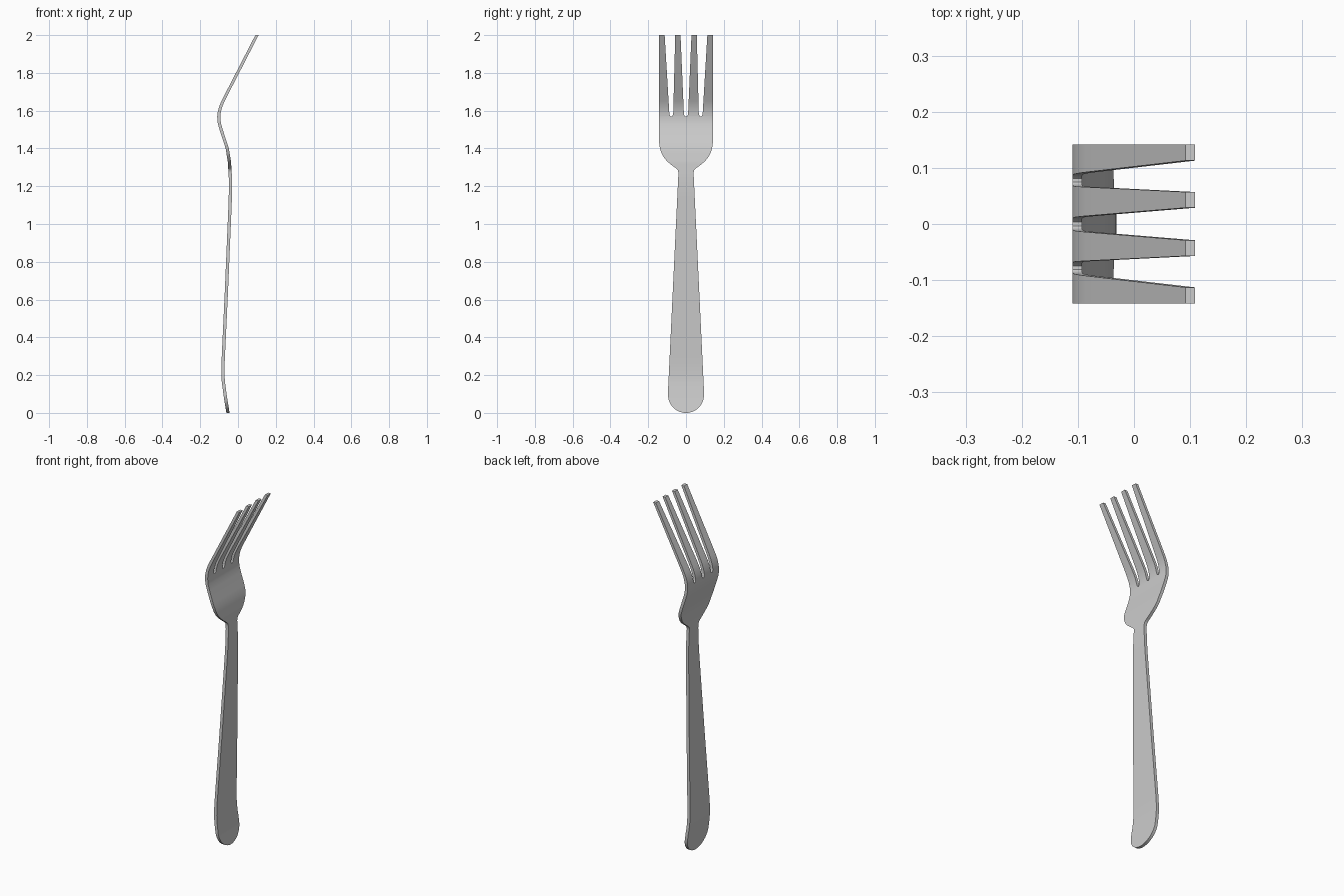
import bpy, bmesh, math

cube = bpy.data.objects.get("Cube")
if cube:
    bpy.data.objects.remove(cube)

THICK = 0.017
SLOT_BASE = 1.57
END_R = 0.095

# side curve of the fork: (height, x)
BEND = [(0, -.053), (.08, -.066), (.16, -.077), (.19, -.0793), (.22, -.08), (.26, -.0793),
        (.3, -.0775), (.64, -.0615), (1.1, -.042), (1.17, -.04), (1.25, -.0405),
        (1.33, -.0455), (1.4, -.057), (1.45, -.073), (1.5, -.0895), (1.53, -.098),
        (1.55, -.101), (1.57, -.1015), (1.59, -.0995), (1.615, -.0935),
        (1.64, -.084), (1.67, -.0695), (2, .1005)]

# half width of the outline: (height, y); the round handle end comes first
WIDTH = [(END_R * (1 - math.cos(a)), END_R * math.sin(a))
         for a in (math.radians(d) for d in range(6, 91, 7))]
WIDTH[0] = (0, WIDTH[0][1])
WIDTH += [(.13, .0945), (1.25, .041), (1.272, .0405), (1.284, .043), (1.293, .05),
          (1.303, .064), (1.315, .08), (1.332, .1), (1.352, .117), (1.375, .13),
          (1.4, .138), (1.43, .142), (2, .142)]

# edges of the slots between the tines, closing to a rounded base
OUTER = [(0, .082), (SLOT_BASE, .081), (1.573, .084), (1.579, .087), (1.59, .0885), (2, .113)]
INNER = [(0, .074), (SLOT_BASE, .075), (1.573, .072), (1.579, .069), (1.59, .0675), (2, .057)]
MIDDLE = [(0, .004), (SLOT_BASE, .004), (1.573, .007), (1.579, .010), (1.59, .0115), (2, .029)]


def sample(table, z):
    for (z0, v0), (z1, v1) in zip(table, table[1:]):
        if z <= z1:
            return v0 + (v1 - v0) * max(0, z - z0) / (z1 - z0)
    return table[-1][1]


def row_positions(z):
    w = sample(WIDTH, z)
    k = min(1, w / sample(WIDTH, SLOT_BASE))
    half = [sample(MIDDLE, z) * k, sample(INNER, z) * k, sample(OUTER, z) * k, w]
    return [-y for y in reversed(half)] + half


# sheet of quads, leaving out the slots, then thickened
heights = {round(p[0], 4) for t in (BEND, WIDTH, OUTER) for p in t}
heights |= {round(.05 * i, 4) for i in range(4, 40)}
heights = sorted(heights)
bm = bmesh.new()
rows = [[bm.verts.new((sample(BEND, z) - THICK / 2, y, z)) for y in row_positions(z)]
        for z in heights]
for z, low, high in zip(heights, rows, rows[1:]):
    for c in range(7):
        if z >= SLOT_BASE and c % 2 == 1:
            continue
        bm.faces.new((low[c], low[c + 1], high[c + 1], high[c]))
solid = bmesh.ops.extrude_face_region(bm, geom=bm.faces[:], use_keep_orig=True)
moved = [g for g in solid["geom"] if isinstance(g, bmesh.types.BMVert)]
bmesh.ops.translate(bm, verts=moved, vec=(THICK, 0, 0))
bmesh.ops.recalc_face_normals(bm, faces=bm.faces[:])
mesh = bpy.data.meshes.new("fork")
bm.to_mesh(mesh)
bm.free()

# brushed grey metal
steel = bpy.data.materials.new("steel grey")
steel.use_nodes = True
colour = (.6, .6, .6, 1)
steel.diffuse_color = colour
steel.node_tree.nodes["Principled BSDF"].inputs["Base Color"].default_value = colour
mesh.materials.append(steel)

fork = bpy.data.objects.new("fork", mesh)
bpy.context.collection.objects.link(fork)
bpy.ops.object.select_all(action="DESELECT")
fork.select_set(True)
bpy.context.view_layer.objects.active = fork
bpy.ops.object.shade_smooth_by_angle(angle=math.radians(35))
